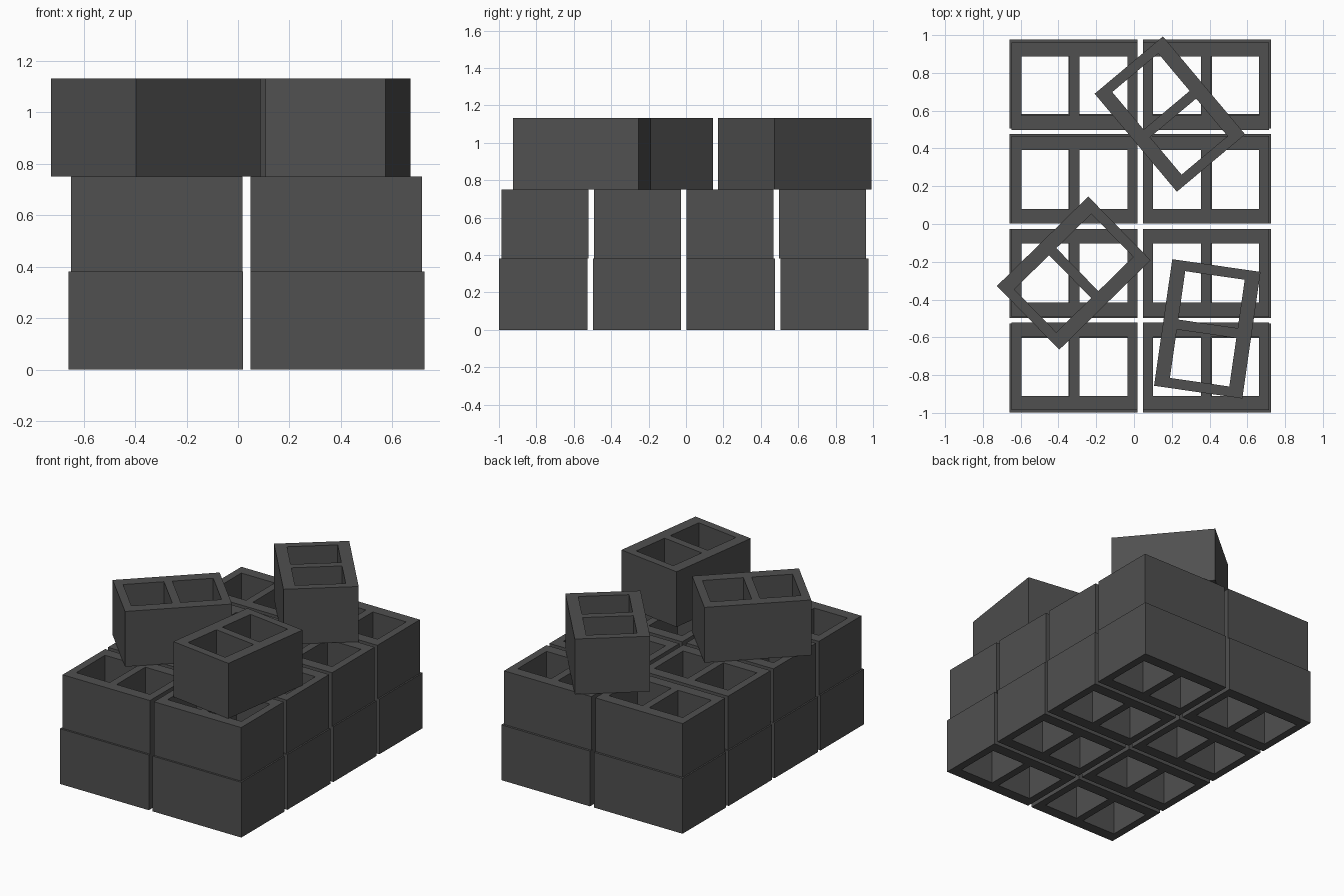
import bpy
import bmesh
from math import radians

cube = bpy.data.objects.get("Cube")
if cube:
    bpy.data.objects.remove(cube, do_unlink=True)

# Dark concrete colour
concrete = bpy.data.materials.new("dark_grey_concrete")
concrete.use_nodes = True
grey = (0.08, 0.08, 0.08, 1)
concrete.diffuse_color = grey
for node in concrete.node_tree.nodes:
    if node.type == "BSDF_PRINCIPLED":
        node.inputs["Base Color"].default_value = grey
        node.inputs["Roughness"].default_value = 0.9

LENGTH, WIDTH, HEIGHT = 0.677, 0.472, 0.381
END_WALL, SIDE_WALL, WEB = 0.053, 0.077, 0.053


def make_block_mesh():
    """Hollow block: a flat plan with two open cells, extruded upwards."""
    half_l, half_w = LENGTH / 2, WIDTH / 2
    xs = [-half_l, END_WALL - half_l, -WEB / 2, WEB / 2, half_l - END_WALL, half_l]
    ys = [-half_w, SIDE_WALL - half_w, half_w - SIDE_WALL, half_w]
    bm = bmesh.new()
    grid = [[bm.verts.new((x, y, 0)) for y in ys] for x in xs]
    for i in range(len(xs) - 1):
        for j in range(len(ys) - 1):
            if j == 1 and i in (1, 3):
                continue  # open cell
            bm.faces.new((grid[i][j], grid[i + 1][j], grid[i + 1][j + 1], grid[i][j + 1]))
    # Keep the plan as the underside and raise a copy of it
    plan = bm.faces[:]
    raised = bmesh.ops.extrude_face_region(bm, geom=plan, use_keep_orig=True)["geom"]
    top = [v for v in raised if isinstance(v, bmesh.types.BMVert)]
    bmesh.ops.translate(bm, vec=(0, 0, HEIGHT), verts=top)
    bmesh.ops.recalc_face_normals(bm, faces=bm.faces[:])
    mesh = bpy.data.meshes.new("hollow_block")
    bm.to_mesh(mesh)
    bm.free()
    mesh.materials.append(concrete)
    return mesh


block_mesh = make_block_mesh()


def place(name, x, y, z, angle=0, scale=(1, 1, 1)):
    block = bpy.data.objects.new(name, block_mesh)
    block.location = (x, y, z)
    block.rotation_euler.z = radians(angle)
    block.scale = scale
    bpy.context.collection.objects.link(block)


def layer(name, z, columns, first_y, pitch, scale):
    for side, x in zip(("right", "left"), columns):
        for row in range(4):
            place(f"{name}_block_{side}_{row + 1}", x, first_y + row * pitch, z, 0, scale)


# Two stacked layers, the upper one slightly smaller
layer("lower", 0, (-0.3195, 0.3865), -0.763, 0.5013, (1, 1, 1))
layer("upper", HEIGHT, (-0.3147, 0.3815), -0.754, 0.4947, (0.984, 0.982, 0.97))

# Loose blocks dropped on top
loose_z = HEIGHT * 1.97
place("loose_block_back", 0.19, 0.582, loose_z, -50)
place("loose_block_right", -0.319, -0.26, loose_z, 44.4)
place("loose_block_left", 0.388, -0.555, loose_z, 81.8)
